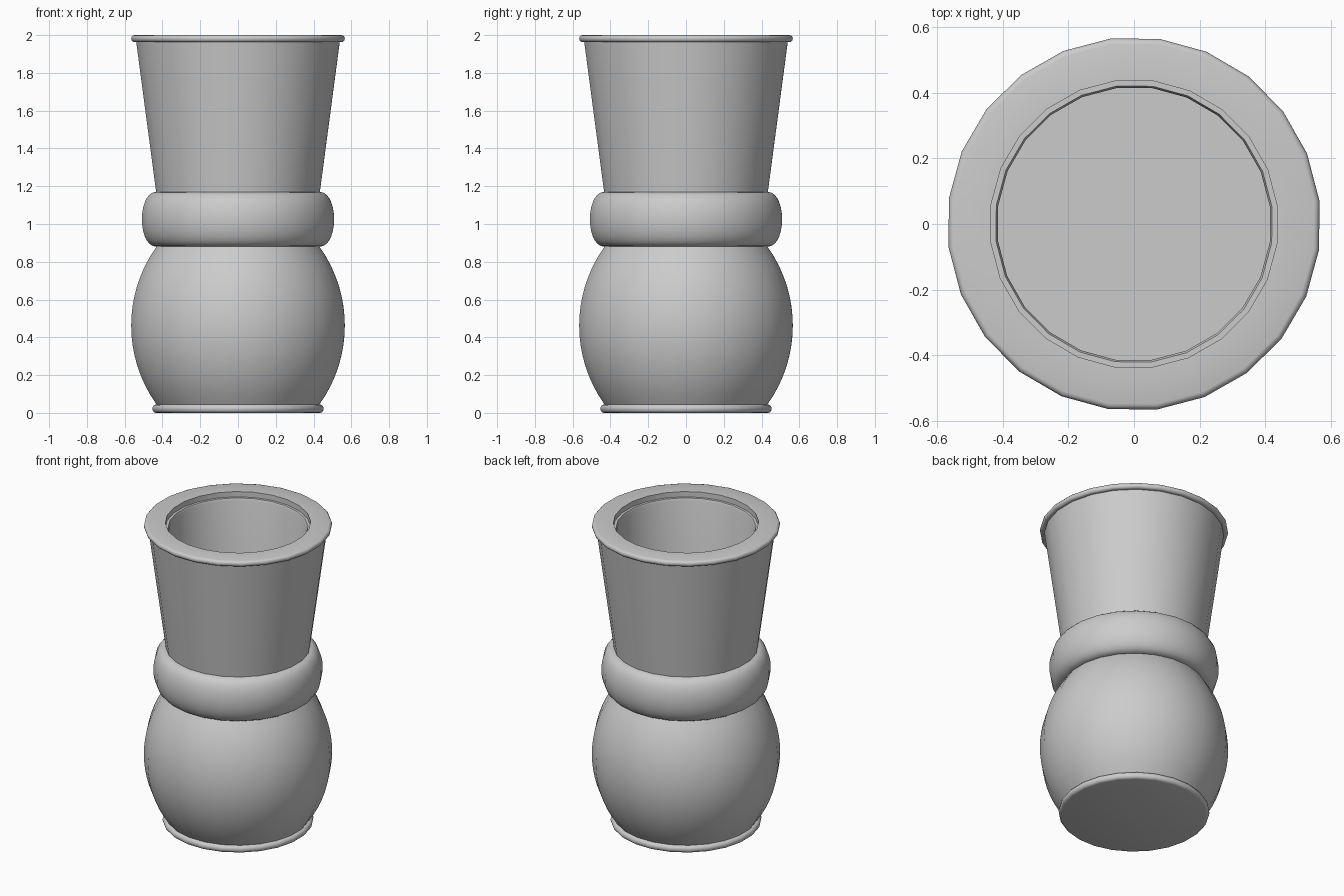
import bpy, bmesh, math

cube = bpy.data.objects.get("Cube")
if cube:
    bpy.data.objects.remove(cube, do_unlink=True)

SIDES = 24
TURN = math.radians(7.2)

grey = bpy.data.materials.new("plain grey")
grey.use_nodes = True
COLOUR = (0.6, 0.6, 0.6, 1)
grey.diffuse_color = COLOUR
grey.node_tree.nodes["Principled BSDF"].inputs["Base Color"].default_value = COLOUR


def lathe(name, profile):
    """Turn an (r, z) profile around the z axis; a radius of 0 closes to a point."""
    bm = bmesh.new()
    rings = []
    for r, z in profile:
        if r == 0:
            rings.append([bm.verts.new((0, 0, z))] * SIDES)
        else:
            angles = [TURN + math.tau * i / SIDES for i in range(SIDES)]
            rings.append([bm.verts.new((r * math.cos(a), r * math.sin(a), z)) for a in angles])
    for low, high in zip(rings, rings[1:]):
        for i in range(SIDES):
            j = (i + 1) % SIDES
            corners = list(dict.fromkeys((low[i], low[j], high[j], high[i])))
            bm.faces.new(corners)
    mesh = bpy.data.meshes.new(name)
    bm.to_mesh(mesh)
    bm.free()
    obj = bpy.data.objects.new(name, mesh)
    bpy.context.collection.objects.link(obj)
    mesh.materials.append(grey)
    bpy.ops.object.select_all(action="DESELECT")
    obj.select_set(True)
    bpy.context.view_layer.objects.active = obj
    bpy.ops.object.shade_smooth_by_angle(angle=math.radians(35))
    return obj


def bulge(radius, swell, z0, z1, steps, power=1.0):
    """Outward-curving half round between two heights."""
    points = []
    for i in range(steps + 1):
        t = math.pi * i / steps
        z = (z0 + z1) / 2 - (z1 - z0) / 2 * math.cos(t)
        points.append((radius + swell * max(math.sin(t), 0) ** power, z))
    return points


def arc(radius, swell, z0, z1, steps):
    """Shallow circular arc between two heights."""
    half = (z1 - z0) / 2
    big = (half ** 2 + swell ** 2) / (2 * swell)
    points = []
    for i in range(steps + 1):
        d = half * (2 * i / steps - 1)
        points.append((radius + swell - big + math.sqrt(big ** 2 - d ** 2), z0 + half + d))
    return points


# Foot with a rounded edge and closed underside
lathe("foot", [(0, 0)] + bulge(0.437, 0.02, 0, 0.045, 6) + [(0.42, 0.045)])

# Round belly
lathe("belly", arc(0.435, 0.135, 0.045, 0.88, 16))

# Thick collar at the waist
lathe("collar", [(0.42, 0.88)] + bulge(0.435, 0.078, 0.88, 1.17, 14, 0.9) + [(0.42, 1.17)])

# Flared neck
lathe("neck", [(0.437, 1.17), (0.543, 1.963)])

# Rounded rim with a flat top and a shallow seat inside the mouth
lathe("rim", [(0.54, 1.963)] + bulge(0.553, 0.017, 1.963, 2.0, 6)
      + [(0.44, 2.0), (0.44, 1.965), (0.424, 1.965)])

# Straight inner well with a flat floor
lathe("inner_well", [(0.424, 1.965), (0.418, 1.95), (0.418, 0.05), (0, 0.05)])
